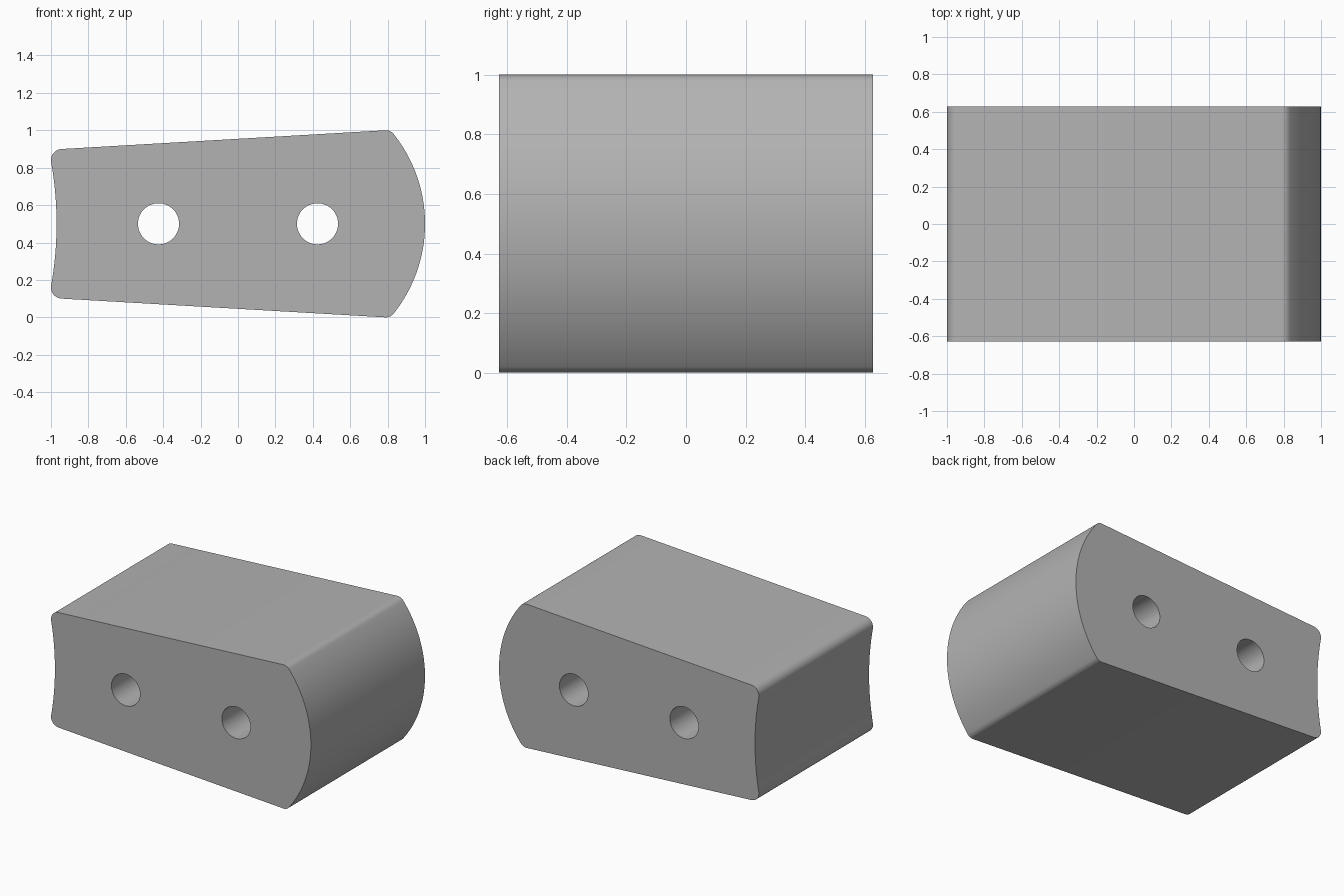
import bpy, bmesh
from math import radians, cos, sin, pi

old = bpy.data.objects.get("Cube")
if old:
    bpy.data.objects.remove(old, do_unlink=True)

HALF_DEPTH = 0.627
MID_Z = 0.5


def arc(cx, cz, r, start, end, steps):
    """Points along an arc, angles in degrees."""
    angles = [radians(start + (end - start) * i / steps) for i in range(steps + 1)]
    return [(cx + r * cos(a), cz + r * sin(a)) for a in angles]


def add_loop(curve, points):
    spline = curve.splines.new('POLY')
    spline.points.add(len(points) - 1)
    for p, (x, z) in zip(spline.points, points):
        p.co = (x, z, 0, 1)
    spline.use_cyclic_u = True


# Upper half of the outline: hollow end, two rounded corners, bulging end
upper = arc(-2.85, MID_Z, 1.88, 0, 10.1, 10)
upper += arc(-0.94, 0.84, 0.06, 190.1, 93.3, 12)[1:]
upper += arc(0.79, 0.945, 0.055, 93.3, 38.5, 8)
upper += arc(0.23, MID_Z, 0.77, 38.5, 0, 20)[1:]
lower = [(x, 2 * MID_Z - z) for x, z in reversed(upper[1:-1])]

# Extruded profile with two through holes
curve = bpy.data.curves.new("block_profile", 'CURVE')
curve.dimensions = '2D'
curve.fill_mode = 'BOTH'
curve.extrude = HALF_DEPTH
add_loop(curve, upper + lower)
for x in (-0.425, 0.425):
    add_loop(curve, arc(x, MID_Z, 0.11, 0, 360, 48)[:-1])

block = bpy.data.objects.new("tapered_block", curve)
bpy.context.collection.objects.link(block)
block.rotation_euler.x = pi / 2
bpy.ops.object.select_all(action='DESELECT')
block.select_set(True)
bpy.context.view_layer.objects.active = block
bpy.ops.object.convert(target='MESH')
block = bpy.context.object
bpy.ops.object.transform_apply(location=False, rotation=True, scale=False)

# Weld the caps to the walls
bm = bmesh.new()
bm.from_mesh(block.data)
bmesh.ops.remove_doubles(bm, verts=bm.verts, dist=0.0005)
bmesh.ops.recalc_face_normals(bm, faces=bm.faces)
bm.to_mesh(block.data)
bm.free()
bpy.ops.object.shade_smooth_by_angle(angle=radians(30))

# Plain grey
grey = bpy.data.materials.new("plain_grey")
grey.use_nodes = True
color = (0.45, 0.45, 0.45, 1)
grey.diffuse_color = color
grey.node_tree.nodes["Principled BSDF"].inputs["Base Color"].default_value = color
block.data.materials.clear()
block.data.materials.append(grey)
